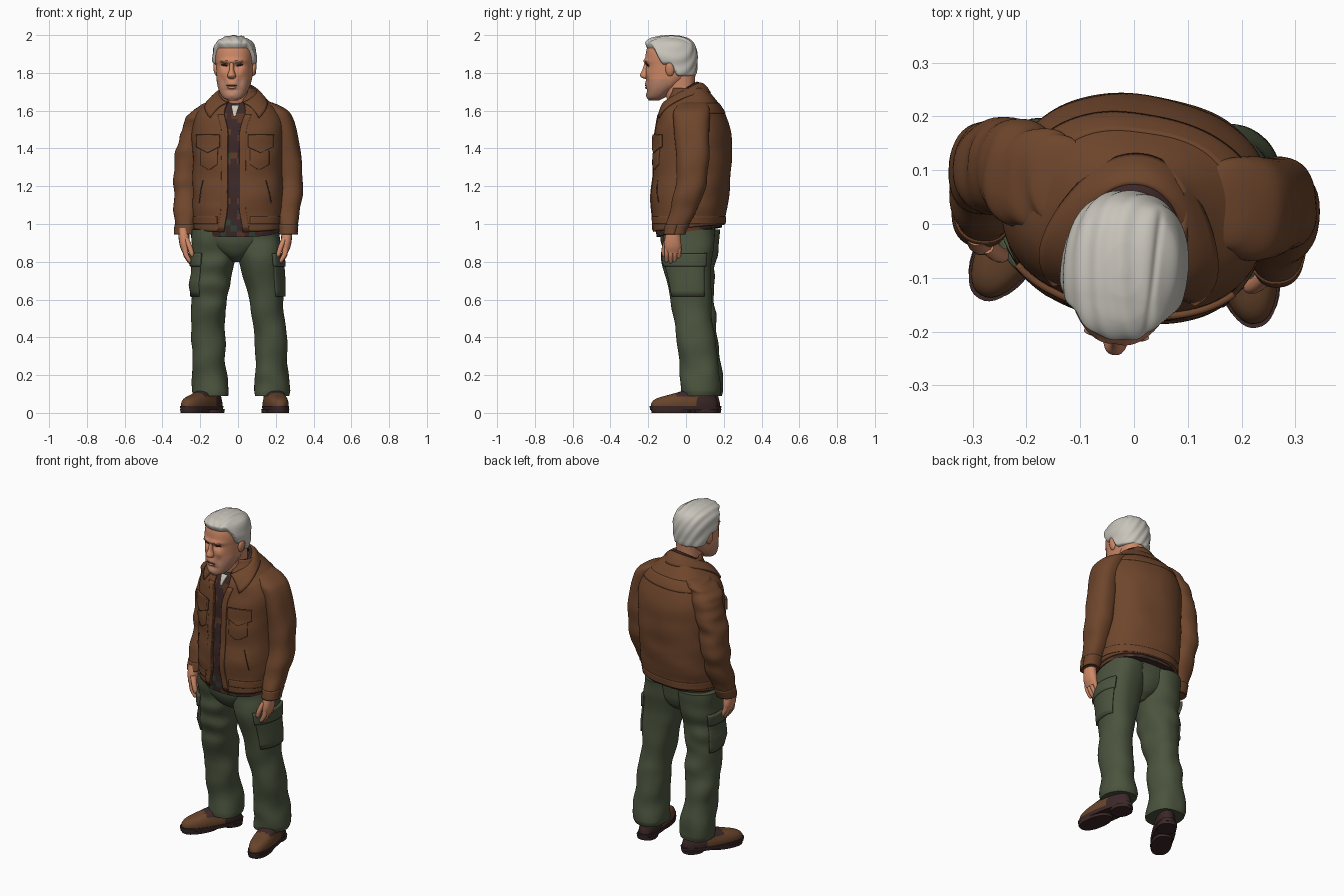
import bpy, bmesh
from math import sin, cos, pi, acos, radians, exp
from mathutils import Vector, Matrix, noise

if "Cube" in bpy.data.objects:
    bpy.data.objects.remove(bpy.data.objects["Cube"])

def lin(*c):
    return [((v / 255 + .055) / 1.055) ** 2.4 for v in c] + [1]

MATS = {}
for nm, c in {"jacket brown": (111, 70, 44), "dark maroon": (60, 40, 40), "trouser green": (75, 84, 62),
              "grey hair": (200, 196, 187), "skin": (206, 137, 103), "shoe brown": (104, 68, 43),
              "plaid rust": (94, 56, 38), "undershirt white": (205, 198, 182),
              "stubble": (186, 132, 107), "plaid green": (50, 66, 52)}.items():
    MATS[nm] = bpy.data.materials.new(nm)
    MATS[nm].diffuse_color = lin(*c)

I = Matrix.Identity(4)
TORSO = Matrix.Rotation(radians(-8), 4, 'Z')
HEAD = Matrix.Translation((-.018, -.085, 0)) @ Matrix.Rotation(radians(-7), 4, 'Z')
P = 2.3

def finish(name, bm, mats, thick=0):
    me = bpy.data.meshes.new(name)
    bm.to_mesh(me)
    bm.free()
    ob = bpy.data.objects.new(name, me)
    bpy.context.collection.objects.link(ob)
    for m in mats:
        me.materials.append(MATS[m])
    if thick:
        md = ob.modifiers.new("thickness", 'SOLIDIFY')
        md.thickness, md.offset = thick, -1
    return ob

def grid(name, mats, f, nu, vs, wrap=False, thick=0, M=I, rule=None):
    mats = [mats] if isinstance(mats, str) else mats
    bm = bmesh.new()
    d = nu if wrap else nu - 1
    rows = [[bm.verts.new(M @ f(i / d, v)) for i in range(nu)] for v in vs]
    for a, b in zip(rows, rows[1:]):
        for i in range(d):
            k = (i + 1) % nu
            bm.faces.new((a[i], a[k], b[k], b[i]))
    if wrap:
        bm.faces.new(rows[0][::-1])
        bm.faces.new(rows[-1])
    if rule:
        inv = M.inverted()
        for fc in bm.faces:
            fc.material_index = rule(inv @ fc.calc_center_median())
    return finish(name, bm, mats, thick)

def lerp(a, b, t):
    return a + (b - a) * t

def step(a, b, x):
    t = min(1, max(0, (x - a) / (b - a)))
    return t * t * (3 - 2 * t)

def ring_at(R, z):
    """Smooth interpolation of (z, cx, cy, rx, ry) rings."""
    i = max(0, min(len(R) - 2, sum(r[0] <= z for r in R) - 1))
    a, b = R[i], R[i + 1]
    h = b[0] - a[0]
    t = min(1, max(0, (z - a[0]) / h))
    p, q = R[max(0, i - 1)], R[min(len(R) - 1, i + 2)]
    out = []
    for k in range(1, 5):
        m0, m1 = h * (b[k] - p[k]) / (b[0] - p[0]), h * (q[k] - a[k]) / (q[0] - a[0])
        out.append((2*t**3 - 3*t*t + 1)*a[k] + (t**3 - 2*t*t + t)*m0 + (3*t*t - 2*t**3)*b[k] + (t**3 - t*t)*m1)
    return out

def surf(R, t, z, grow=0, amp=0):
    cx, cy, rx, ry = ring_at(R, z)
    c, s = cos(t), sin(t)
    ex, ey = (abs(c) ** (2 / P)) * (1 if c > 0 else -1), (abs(s) ** (2 / P)) * (1 if s > 0 else -1)
    if amp:
        grow += amp * noise.noise(Vector(((cx + rx * ex) * 7, (cy + ry * ey) * 7, z * 10 + cx * 30)))
    return Vector((cx + (rx + grow) * ex, cy + (ry + grow) * ey, z))

def front(R, x, z, grow=0, amp=0):
    c = min(1, abs(x) / ring_at(R, z)[2]) ** (P / 2)
    return surf(R, -acos(c if x > 0 else -c), z, grow, amp)

def loft(name, mats, R, n=32, k=6, M=I, amp=0, post=None, rule=None):
    R = sorted(R)
    vs = [lerp(a[0], b[0], j / k) for a, b in zip(R, R[1:]) for j in range(k)] + [R[-1][0]]
    f = lambda u, z: surf(R, 2 * pi * u, z, 0, amp)
    return grid(name, mats, (lambda u, z: post(f(u, z))) if post else f, n, vs, True, 0, M, rule)

def band(name, mat, R, z0, z1, a0, a1, grow, thick, amp=0, M=I, n=24):
    vs = [lerp(z0, z1, j / 6) for j in range(7)]
    return grid(name, mat, lambda u, z: surf(R, radians(lerp(a0, a1, u)), z, grow, amp), n, vs, False, thick, M)

def blob(name, mat, c, r, M=I, tilt=0):
    bm = bmesh.new()
    bmesh.ops.create_uvsphere(bm, u_segments=20, v_segments=12, radius=1, matrix=M @ Matrix.Translation(c)
                              @ Matrix.Rotation(tilt, 4, 'Y') @ Matrix.Diagonal((*r, 1)))
    return finish(name, bm, [mat])

SIDES = ((1, "right"), (-1, "left"))

# Jacket body, open down the front
BODY = [(.92, 0, .015, .232, .183), (1.03, 0, .015, .24, .19), (1.1, 0, .02, .245, .2), (1.25, 0, .03, .242, .205),
        (1.4, 0, .037, .245, .203), (1.52, 0, .035, .245, .19), (1.6, 0, .032, .215, .166),
        (1.66, 0, .032, .15, .125), (1.7, 0, .022, .105, .1), (1.73, 0, .01, .088, .088)]
CL = .007

def gap(z):
    return .03 + .03 * step(1.48, 1.62, z) + .018 * (1 - step(.95, 1.1, z))

def jacket(u, v):
    t0 = -acos((gap(lerp(.96, 1.72, v)) / .22) ** (P / 2))
    t = lerp(t0, 1.5 * pi - (t0 + pi / 2), u)
    return surf(BODY, t, lerp(.978 + .02 * sin(t), 1.72, v), 0, CL)
grid("jacket_body", "jacket brown", jacket, 120, [j / 60 for j in range(61)], False, .014, TORSO)
band("hem_band", "jacket brown", BODY, 1.0, 1.04, -72, 252, .004, .006, CL, TORSO, 90)
band("back_yoke", "jacket brown", BODY, 1.585, 1.64, 15, 165, .003, .006, CL, TORSO, 60)
for s, side in SIDES:
    def strip(name, mat, x0, x1, z0, z1, grow, thick, n=12):
        """Patch on the jacket front; x and z limits may be functions."""
        val = lambda a, q: a(q) if callable(a) else a
        def f(u, v):
            z = lerp(val(z0, u), val(z1, u), v)
            a, b = val(x0, z), val(x1, z)
            return front(BODY, lerp(s * a, s * b, u if s > 0 else 1 - u), z, grow, CL)
        return grid(side + name, mat, f, n, [j / 24 for j in range(25)], False, thick, TORSO)
    point = lambda d: (lambda u: -d * (1 - abs(2 * u - 1)))
    strip("_placket", "jacket brown", gap, lambda z: gap(z) + .035, .965, 1.58, .004, .01)
    strip("_chest_pocket", "jacket brown", .085, .18, lambda u: 1.315 + point(.03)(u), 1.44, .005, .008)
    strip("_pocket_flap", "jacket brown", .074, .196, lambda u: 1.408 + point(.03)(u), 1.473, .012, .012, 21)
    strip("_slash_pocket", "dark maroon", lambda z: .165 + (1.24 - z) * .2, lambda z: .169 + (1.24 - z) * .2,
          1.11, 1.23, .002, .004, 3)

# Shirt with plaid, and undershirt at the throat
def plaid(c):
    if abs(c.x - .002) < .006 and c.z > 1.2:
        return 2
    q = noise.noise(Vector((int((c.x + 1) / .03) * 3.7, 0, int(c.z / .03) * 2.3)))
    return 1 if q > .22 else 2 if q < -.35 else 0
grid("shirt", ["dark maroon", "plaid rust", "plaid green"],
     lambda u, v: surf(BODY, 2 * pi * u, lerp(.957 + .027 * sin(2 * pi * u), 1.68, v), -.014, CL),
     120, [j / 72 for j in range(73)], True, 0, TORSO, plaid)
grid("undershirt", "undershirt white", lambda u, v: front(BODY, lerp(-1, 1, u) * lerp(.006, .022, v),
     lerp(1.57, 1.63, v), -.006, 0), 9, [j / 8 for j in range(9)], False, .004, TORSO)

# Folded collars
def collar(name, mat, s, dz):
    def f(u, v):
        u = 2 * u - 1
        th, w = radians(90 + 150 * u), abs(u) ** 3
        a = Vector((.09 * cos(th), -.026 + .1 * sin(th), 1.695 + .055 * sin(th)))
        b = Vector((cos(th) * (.117 + .15 * w), .008 + .124 * sin(th) - .036 * w, 1.695 - .131 * w))
        p = a.lerp(b, v)
        return Vector((p.x * s, (p.y + .01) * s - .01, p.z + dz + .014 * sin(pi * v)))
    grid(name, mat, f, 60, [1 - j / 8 for j in range(9)], False, .012, TORSO)
collar("jacket_collar", "jacket brown", 1, 0)
collar("shirt_collar", "dark maroon", .82, .004)

# Sleeves, cuffs and hands
ARM = [(.95, .27, -.06, .047, .056), (1.0, .268, -.045, .054, .062), (1.08, .268, -.01, .064, .071),
       (1.2, .272, .027, .071, .081), (1.34, .265, .036, .073, .084), (1.45, .25, .034, .072, .088),
       (1.54, .228, .032, .071, .094), (1.59, .205, .032, .067, .095), (1.62, .175, .034, .059, .087),
       (1.643, .14, .035, .045, .07), (1.655, .12, .035, .015, .03)]
for s, side in SIDES:
    A = ARM if s > 0 else [(z, -(x - .02 + .055 * (1.6 - z)), y + .07 - .02 * step(1.5, 1.62, z), a, b)
                           for z, x, y, a, b in ARM]
    loft(side + "_sleeve", "jacket brown", A, 40, 7, amp=.013)
    band(side + "_cuff", "jacket brown", A, .945, .997, 0, 360, .004, .008, .013, n=40)
    hx, hy = (.253, -.07) if s > 0 else (-.282, -.012)
    H = Matrix.Translation((hx, hy, 0)) @ Matrix.Diagonal((s, 1, 1, 1))
    parts = [("palm", [(.845, -.004, 0, .014, .036), (.88, 0, 0, .025, .046), (.93, .004, 0, .029, .042),
                       (.98, .008, .005, .026, .034)]),
             ("thumb", [(.825, -.04, -.045, .005, .006), (.84, -.038, -.046, .012, .013),
                        (.88, -.026, -.042, .014, .015), (.925, -.008, -.025, .014, .018)])]
    for i in range(4):
        y, z = -.033 + .022 * i, .79 + (.005, 0, .003, .015)[i]
        parts.append(("finger_%d" % (i + 1), [(z, -.026, y, .004, .004), (z + .01, -.024, y, .011, .01),
                      (z + .045, -.006, y, .014, .012), (z + .09, 0, y, .013, .012)]))
    for nm, R in parts:
        ob = loft(side + "_" + nm, "skin", R, 14, 4, H)
        if s < 0:
            ob.data.flip_normals()

# Trousers with cargo pockets
loft("trouser_hips", "trouser green", [(.8, -.012, .012, .02, .06), (.83, -.012, .012, .07, .105),
     (.88, -.013, .01, .16, .13), (.93, -.013, .008, .205, .142), (1.02, -.012, .01, .213, .152)], 48, 6, amp=.008)
LEG = [(.09, .175, .075, .092, .1), (.12, .175, .075, .097, .106), (.25, .175, .07, .089, .1),
       (.4, .165, .052, .087, .098), (.5, .16, .038, .087, .1), (.62, .147, .02, .093, .11),
       (.75, .126, .012, .108, .124), (.85, .112, .01, .118, .138), (.97, .108, .01, .117, .145)]
for s, side in SIDES:
    L = LEG if s > 0 else [(z, -(x - .04 + .07 * z), y + .018, a, b) for z, x, y, a, b in LEG]
    loft(side + "_trouser_leg", "trouser green", L, 48, 7, amp=.016)
    a0, a1 = (-60, 38) if s > 0 else (142, 240)
    band(side + "_cargo_pocket", "trouser green", L, .615, .8, a0 + 3, a1 - 3, .009, .015, .016)
    band(side + "_cargo_flap", "trouser green", L, .775, .845, a0, a1, .015, .018, .016)

# Shoes
for s, side, x, y, ang in ((1, "right", .199, -.008, 9), (-1, "left", -.192, .022, -31)):
    F = Matrix.Translation((x, y, 0)) @ Matrix.Rotation(radians(ang), 4, 'Z')
    loft(side + "_shoe_upper", ["shoe brown", "dark maroon"],
         [(.025, 0, 0, .06, .18), (.055, 0, .001, .061, .176), (.078, 0, .012, .056, .158),
          (.098, 0, .045, .051, .12), (.118, 0, .075, .048, .085), (.15, 0, .08, .046, .07)], 48, 5, F,
         rule=lambda c: 1 if c.y > .06 or (c.z > .088 and c.y > -.05) else 0)
    loft(side + "_sole", "dark maroon", [(.014, 0, 0, .061, .184), (.036, 0, 0, .064, .187)], 48, 2, F)
    loft(side + "_heel", "dark maroon", [(0, 0, .118, .054, .06), (.02, 0, .118, .057, .064)], 32, 2, F)
    loft(side + "_tread", "dark maroon", [(0, 0, -.07, .056, .105), (.02, 0, -.07, .059, .11)], 32, 2, F)

# Head and neck
SKULL = [(1.655, 0, -.085, .025, .028), (1.668, 0, -.075, .05, .045), (1.7, 0, -.055, .073, .068),
         (1.74, 0, -.03, .088, .096), (1.79, 0, -.004, .095, .122), (1.84, 0, 0, .098, .128),
         (1.9, 0, 0, .1, .128), (1.945, 0, 0, .088, .115), (1.968, 0, 0, .062, .087),
         (1.979, 0, 0, .032, .046), (1.982, 0, 0, .005, .008)]

def face(p):
    g = lambda x, z, w, h: exp(-((abs(p.x) - x) / w) ** 2 - ((p.z - z) / h) ** 2)
    if p.y < -.03:
        p.y += (.014 * g(.036, 1.837, .022, .014) - .013 * g(.022, 1.862, .05, .012) - .006 * g(.05, 1.795, .02, .02)
                + .007 * g(0, 1.708, .03, .008) - .006 * g(0, 1.68, .025, .014) - .006 * g(0, 1.742, .03, .015)
                + .006 * g(.045, 1.755, .012, .025))
    return p
loft("head", ["skin", "stubble"], SKULL, 72, 7, HEAD, post=face,
     rule=lambda c: 1 if c.z < 1.765 - 1.2 * max(0, .03 - abs(c.x)) and c.y < 0 else 0)
loft("neck", "skin", [(1.54, 0, .01, .066, .07), (1.64, 0, -.02, .064, .075), (1.72, 0, -.035, .066, .08),
                      (1.8, 0, -.035, .07, .085)], 32, 4, TORSO)
loft("nose", "skin", [(1.768, 0, -.122, .01, .012), (1.775, 0, -.127, .02, .024), (1.788, 0, -.13, .022, .03),
                      (1.815, 0, -.124, .013, .024), (1.858, 0, -.114, .012, .02)], 20, 5, HEAD)
blob("mouth", "plaid rust", (0, -.126, 1.733), (.03, .008, .0035), HEAD)
blob("lower_lip", "stubble", (0, -.124, 1.722), (.024, .009, .007), HEAD)
for s, side in SIDES:
    blob(side + "_eye", "dark maroon", (s * .038, -.11, 1.841), (.021, .01, .0055), HEAD, -s * .15)
    blob(side + "_eyebrow", "stubble", (s * .034, -.12, 1.854), (.028, .01, .006), HEAD, -s * .25)
    blob(side + "_ear", "skin", (s * .1, .012, 1.82), (.014, .024, .038), HEAD, s * .15)

# Combed hair: skull surface pushed out above the hairline and sunk below it
def hair(p):
    limit = 1.922 - .09 * step(-.085, -.02, p.y) - .06 * step(.01, .055, p.y)
    m = step(0, .026, p.z - limit)
    d = (p - Vector((0, 0, 1.85))).normalized()
    comb = .0018 * sin(150 * (p.x + .6 * p.z) + 22 * p.y) - .004 * exp(-((p.x - .05) / .006) ** 2) * step(1.93, 1.96, p.z)
    quiff = .005 * step(-.05, -.11, p.y)
    return p + d * lerp(-.012, .017 + comb + quiff, m)
loft("hair", "grey hair", [r for r in SKULL if r[0] > 1.73], 144, 12, HEAD, post=hair)

# Smooth shading
bpy.ops.object.select_all(action='SELECT')
bpy.context.view_layer.objects.active = bpy.data.objects["head"]
bpy.ops.object.shade_smooth_by_angle(angle=radians(45))

for m in bpy.data.materials:
    if m.users and not m.is_grease_pencil:
        m.use_nodes = True
        m.node_tree.nodes["Principled BSDF"].inputs["Base Color"].default_value = m.diffuse_color
